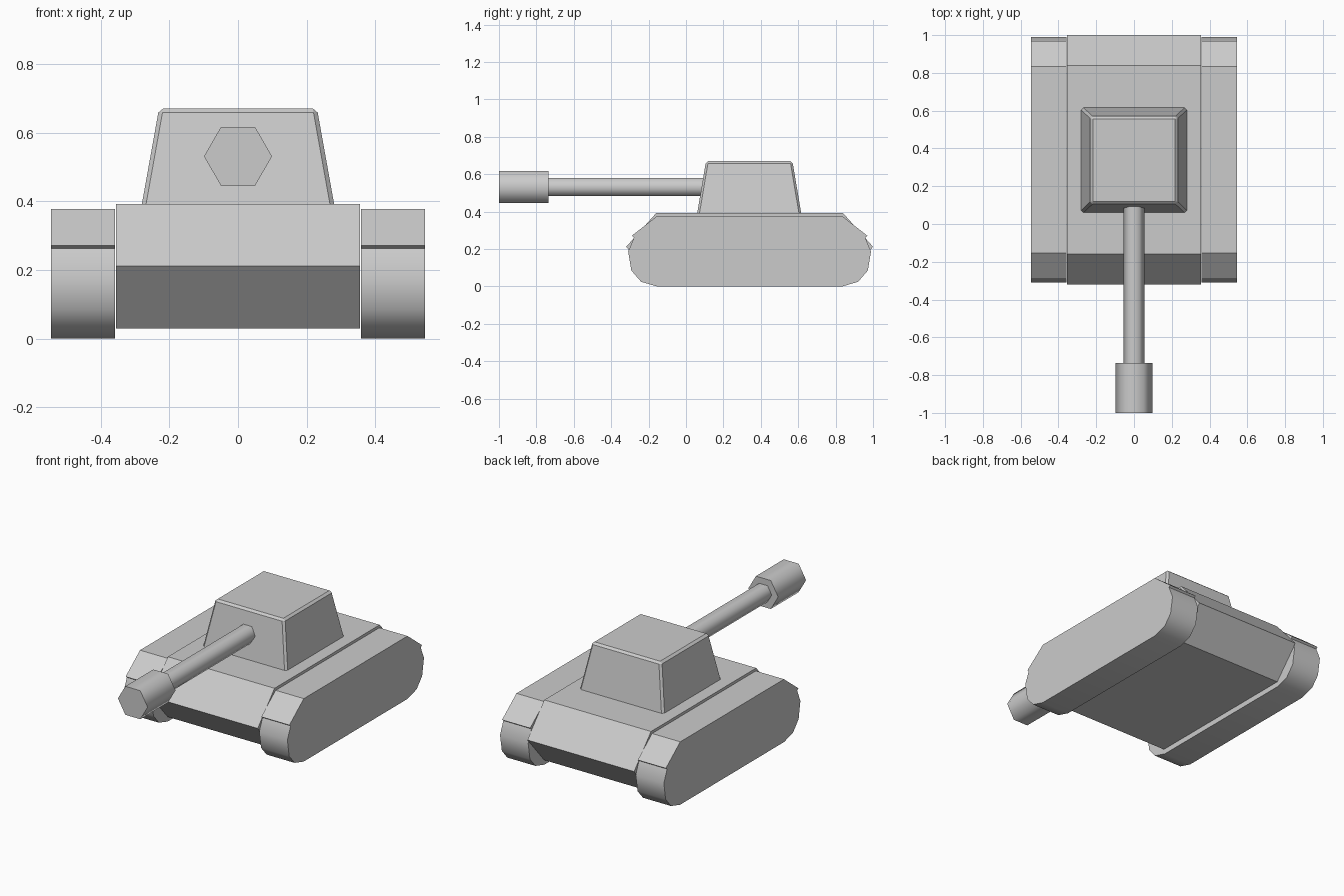
import bpy, bmesh, math
from mathutils import Matrix

if "Cube" in bpy.data.objects:
    bpy.data.objects.remove(bpy.data.objects["Cube"])

MID_Y = 0.34  # hull and tracks are symmetric front to back about this line


def finish(name, bm, smooth_angle=None):
    bmesh.ops.recalc_face_normals(bm, faces=bm.faces[:])
    mesh = bpy.data.meshes.new(name)
    bm.to_mesh(mesh)
    bm.free()
    ob = bpy.data.objects.new(name, mesh)
    bpy.context.collection.objects.link(ob)
    if smooth_angle:
        bpy.ops.object.select_all(action='DESELECT')
        ob.select_set(True)
        bpy.context.view_layer.objects.active = ob
        bpy.ops.object.shade_smooth_by_angle(angle=math.radians(smooth_angle))
    return ob


def extrude_profile(name, half, x0, x1, smooth_angle=None):
    """Mirror the front half of a (y, z) side profile, then extrude along x."""
    pts = half + [(2 * MID_Y - y, z) for y, z in reversed(half)]
    bm = bmesh.new()
    face = bm.faces.new([bm.verts.new((x0, y, z)) for y, z in pts])
    geo = bmesh.ops.extrude_face_region(bm, geom=[face])['geom']
    bmesh.ops.translate(bm, vec=(x1 - x0, 0, 0),
                        verts=[g for g in geo if isinstance(g, bmesh.types.BMVert)])
    return finish(name, bm, smooth_angle)


def hex_tube(name, radius, y0, y1, z):
    """Six-sided cylinder along y with flat top and bottom."""
    bm = bmesh.new()
    mat = (Matrix.Translation((0, (y0 + y1) / 2, z))
           @ Matrix.Rotation(math.radians(90), 4, 'X')
           @ Matrix.Rotation(math.radians(90), 4, 'Z'))
    bmesh.ops.create_cone(bm, cap_ends=True, segments=6, radius1=radius,
                          radius2=radius, depth=y1 - y0, matrix=mat)
    # orient so two corners point sideways
    if max(v.co.x for v in bm.verts) < radius * 0.95:
        bmesh.ops.rotate(bm, cent=(0, 0, z), verts=bm.verts[:],
                         matrix=Matrix.Rotation(math.radians(30), 3, 'Y'))
    return finish(name, bm, 65)


# Hull with wedge nose and tail
extrude_profile("hull", [(-0.16, 0.03), (-0.32, 0.212), (-0.16, 0.392)], -0.355, 0.355)

# Tracks with fender lip, mirrored to both sides
track = [(-0.155, 0), (-0.24, 0.025), (-0.292, 0.085), (-0.309, 0.187),
         (-0.278, 0.262), (-0.29, 0.271), (-0.153, 0.378)]
for side, label in ((1, "right"), (-1, "left")):
    extrude_profile(f"{label}_track", track, side * 0.358, side * 0.545, 35)

# Turret: tapered box with chamfered edges
bm = bmesh.new()
bmesh.ops.create_cube(bm, size=2)
for v in bm.verts:
    top = v.co.z > 0
    hx, hy = (0.23, 0.231) if top else (0.282, 0.28)
    v.co = (v.co.x * hx, 0.338 + v.co.y * hy, 0.67 if top else 0.38)
bmesh.ops.bevel(bm, geom=[e for e in bm.edges if any(v.co.z > 0.5 for v in e.verts)],
                offset=0.012, segments=1, affect='EDGES', profile=0.5)
finish("turret", bm)

# Gun
hex_tube("gun_barrel", 0.056, -0.75, 0.13, 0.531)
hex_tube("muzzle", 0.099, -1.0, -0.735, 0.531)
